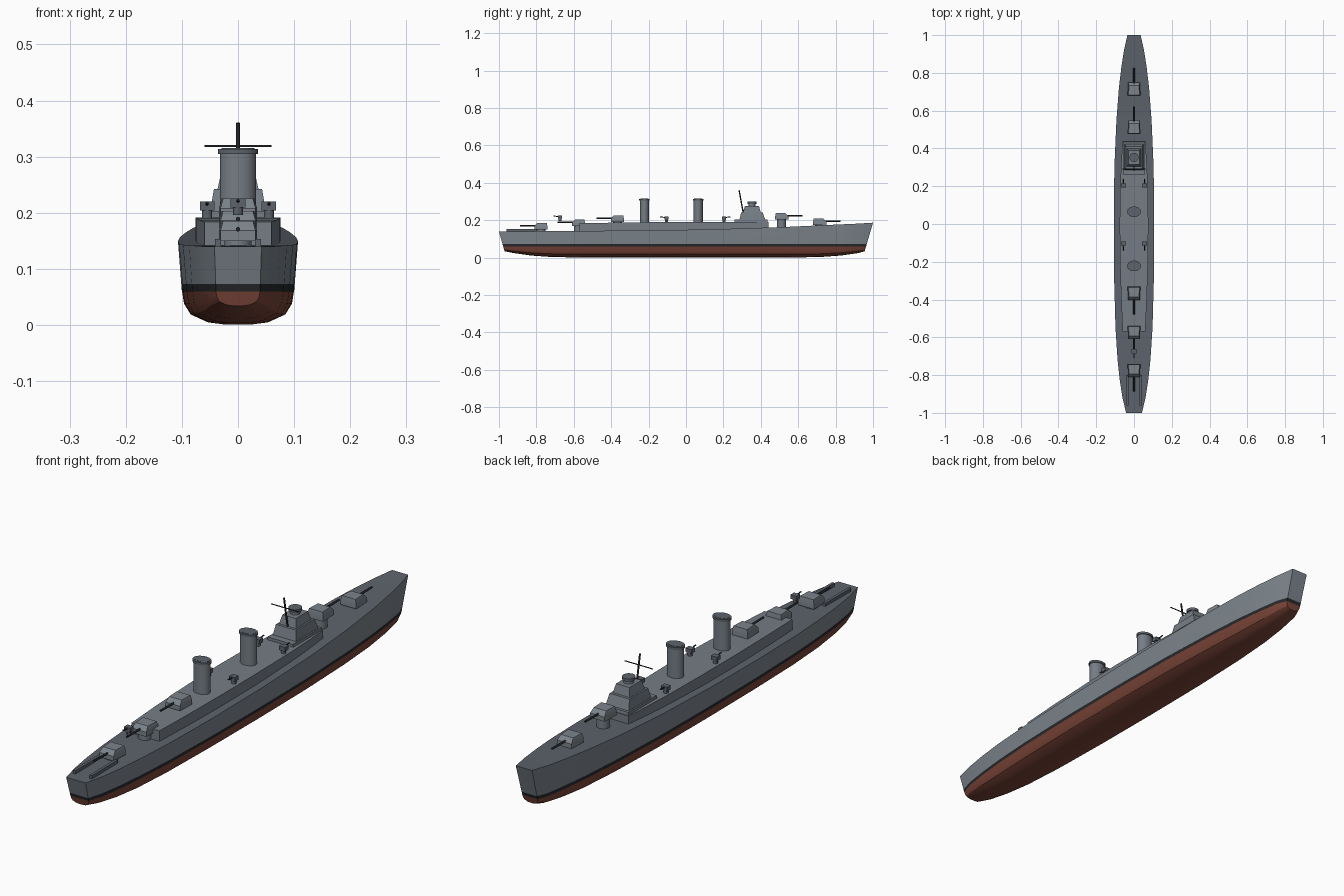
import bpy, bmesh, math
from mathutils import Vector

if "Cube" in bpy.data.objects:
    bpy.data.objects.remove(bpy.data.objects["Cube"])


def material(name, rgb):
    m = bpy.data.materials.new(name)
    m.use_nodes = True
    m.diffuse_color = (*rgb, 1)
    m.node_tree.nodes["Principled BSDF"].inputs["Base Color"].default_value = (*rgb, 1)
    return m


GREY = material("hull_grey", (0.2, 0.23, 0.26))
DECK = material("deck_grey", (0.11, 0.125, 0.15))
HOUSE = material("house_grey", (0.18, 0.205, 0.235))
BLACK = material("black", (0.02, 0.022, 0.025))
RED = material("bottom_red", (0.2, 0.06, 0.04))


def finish(name, bm, mats, angle=30):
    bmesh.ops.recalc_face_normals(bm, faces=bm.faces)
    me = bpy.data.meshes.new(name)
    bm.to_mesh(me)
    bm.free()
    for m in mats:
        me.materials.append(m)
    ob = bpy.data.objects.new(name, me)
    bpy.context.collection.objects.link(ob)
    bpy.ops.object.select_all(action="DESELECT")
    ob.select_set(True)
    bpy.context.view_layer.objects.active = ob
    bpy.ops.object.shade_smooth_by_angle(angle=math.radians(angle))
    return ob


def loft(name, rings, mats, pick=None, caps=True):
    """Skin closed rings of equal length; pick(k) gives the material of strip k."""
    bm = bmesh.new()
    loops = [[bm.verts.new(p) for p in r] for r in rings]
    n = len(loops[0])
    for a, b in zip(loops, loops[1:]):
        for k in range(n):
            f = bm.faces.new((a[k], a[(k + 1) % n], b[(k + 1) % n], b[k]))
            f.material_index = pick(k) if pick else 0
    if caps:
        bm.faces.new(loops[0])
        bm.faces.new(loops[-1])
    return finish(name, bm, mats)


def rect(x, y0, y1, z):
    return [(-x, y0, z), (x, y0, z), (x, y1, z), (-x, y1, z)]


def ellipse(x, y, z, rx, ry, n=24):
    return [(x + rx * math.cos(i * math.tau / n), y + ry * math.sin(i * math.tau / n), z)
            for i in range(n)]


def drum(name, x, y, z0, z1, rx, ry, mat=HOUSE, n=24):
    return loft(name, [ellipse(x, y, z, rx, ry, n) for z in (z0, z1)], [mat])


def box(name, x, y, z, sx, sy, sz, mat=HOUSE):
    ring = [(x + a * sx / 2, y + b * sy / 2) for a, b in ((-1, -1), (1, -1), (1, 1), (-1, 1))]
    return loft(name, [[(*p, z + s * sz / 2) for p in ring] for s in (-1, 1)], [mat])


def rod(name, a, b, r, mat=BLACK):
    a, b = Vector(a), Vector(b)
    bm = bmesh.new()
    bmesh.ops.create_cone(bm, cap_ends=True, segments=8, radius1=r, radius2=r, depth=(b - a).length)
    ob = finish(name, bm, [mat], 50)
    ob.location = (a + b) / 2
    ob.rotation_euler = (b - a).to_track_quat("Z", "Y").to_euler()
    return ob


# Hull: station, deck half width, deck height, keel height
STATIONS = [(-1, .042, .14, .034), (-.92, .061, .14, .024), (-.83, .075, .141, .011),
            (-.72, .087, .142, .003), (-.55, .098, .143, 0), (-.3, .105, .145, 0),
            (0, .107, .149, 0), (.3, .104, .156, 0), (.55, .093, .165, 0),
            (.72, .08, .173, .003), (.83, .067, .178, .011), (.92, .053, .182, .024),
            (1, .035, .187, .034)]
BILGE = [(.93, 1), (.9, .65), (.79, .32), (.5, .08), (.2, .01)]


def section(y, w, top, keel):
    half = [(w, top), (w * .945, .073), (w * .935, .06)]
    half += [(w * f, keel + (.059 - keel) * h) for f, h in BILGE]
    rake = {1: .045, -1: -.03}.get(y, 0)
    half = [(x, y - rake * (top - z) / (top - keel), z) for x, z in half]
    return half + [(-x, yy, z) for x, yy, z in reversed(half)]


def strip_material(k):
    last = 2 * (3 + len(BILGE)) - 1
    if k == last:
        return 3
    return {0: 0, 1: 1}.get(min(k, last - 1 - k), 2)


hull = loft("hull", [section(*s) for s in STATIONS], [GREY, BLACK, RED, DECK], strip_material, False)

# Transom and stem plates, split into the same paint bands
for name, s in (("transom", STATIONS[0]), ("stem", STATIONS[-1])):
    bm = bmesh.new()
    vs = [bm.verts.new(p) for p in section(*s)]
    n = len(vs)
    for k in range(n // 2 - 1):
        f = bm.faces.new((vs[k], vs[k + 1], vs[n - 2 - k], vs[n - 1 - k]))
        f.material_index = min(k, 2)
    finish(name, bm, [GREY, BLACK, RED])

# Long deckhouse following the hull
HOUSE_PLAN = [(-.57, .06, .184), (-.4, .068, .187), (-.2, .074, .19), (0, .076, .192),
              (.2, .073, .192), (.34, .067, .192), (.44, .06, .192)]
loft("deckhouse", [[(-w, y, .135), (w, y, .135), (w, y, t), (-w, y, t)] for y, w, t in HOUSE_PLAN],
     [HOUSE])

# Bridge tiers, tapering upward
loft("bridge_platform", [rect(.057, .26, .438, .185), rect(.055, .26, .435, .203)], [HOUSE])
loft("bridge_lower", [rect(.05, .285, .425, .2), rect(.043, .295, .41, .242)], [HOUSE])
loft("bridge_upper", [rect(.037, .305, .4, .24), rect(.029, .315, .39, .276)], [HOUSE])
drum("director_base", 0, .353, .274, .29, .018, .018)
drum("director_cap", 0, .353, .288, .299, .024, .024, DECK)
rod("mast", (0, .306, .24), (0, .284, .36), .0035)
rod("yard", (-.06, .291, .319), (.06, .291, .319), .002)

# Funnels
for name, y in (("fore_funnel", .065), ("aft_funnel", -.222)):
    drum(name, 0, y, .185, .308, .032, .025, HOUSE, 32)
    drum(name + "_cap", 0, y, .305, .314, .036, .028, DECK, 32)
    drum(name + "_opening", 0, y, .312, .315, .029, .021, DECK, 32)


# Main guns: base height, direction, pedestal foot
def main_gun(name, y, z, d, foot):
    def ring(x, back, front, h):
        return [(-x, y + d * back, z + h), (x, y + d * back, z + h),
                (x * .92, y + d * front, z + h), (-x * .92, y + d * front, z + h)]
    loft(name + "_turret", [ring(.034, -.034, .036, 0), ring(.034, -.034, .036, .018),
                            ring(.029, -.031, .02, .035)], [GREY])
    drum(name + "_pedestal", 0, y, foot, z + .002, .024, .024, HOUSE, 16)
    rod(name + "_barrel", (0, y + d * .02, z + .02), (0, y + d * .112, z + .021), .004)


for name, y, z, d, foot in (("bow_gun", .714, .175, 1, .165), ("raised_bow_gun", .511, .203, 1, .155),
                            ("midship_gun", -.366, .19, -1, .18), ("raised_stern_gun", -.574, .168, -1, .135),
                            ("stern_gun", -.775, .15, -1, .135)):
    main_gun(name, y, z, d, foot)


# Light guns
def light_gun(name, x, y, z, d):
    drum(name + "_base", x, y, z, z + .014, .009, .009, DECK, 12)
    box(name + "_shield", x, y, z + .021, .026, .022, .016, DECK)
    rod(name + "_barrel", (x, y, z + .023), (x, y + d * .035, z + .027), .0025)


for side, x in (("left", .055), ("right", -.055)):
    light_gun(side + "_fore_light_gun", x, .203, .191, 1)
    light_gun(side + "_aft_light_gun", x, -.104, .191, -1)
    # Stern racks
    box(side + "_stern_rack", x * .65, -.88, .146, .011, .16, .014, DECK)
light_gun("stern_light_gun", 0, -.674, .196, -1)
